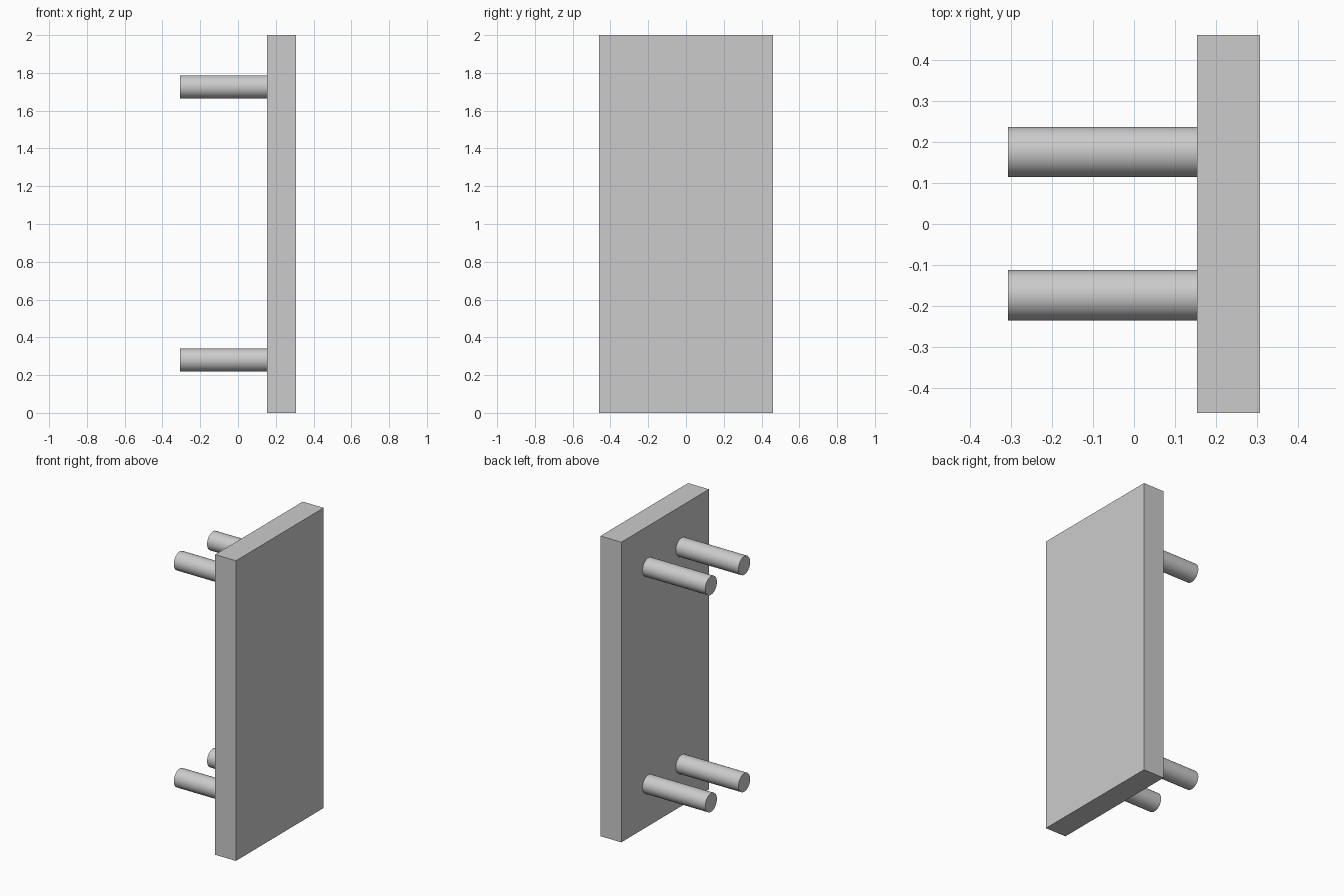
import bpy
import math

cube = bpy.data.objects.get("Cube")
if cube:
    bpy.data.objects.remove(cube, do_unlink=True)

# Single grey finish
GREY = (0.6, 0.6, 0.6, 1.0)
grey = bpy.data.materials.new("light grey")
grey.use_nodes = True
grey.diffuse_color = GREY
next(n for n in grey.node_tree.nodes
     if n.type == "BSDF_PRINCIPLED").inputs["Base Color"].default_value = GREY

BACK, FACE = 0.154, 0.308      # panel extent along x
PEG_END, PEG_RADIUS = -0.308, 0.0615

# Upright panel
bpy.ops.mesh.primitive_cube_add(size=1, location=((BACK + FACE) / 2, 0, 1))
panel = bpy.context.object
panel.name = "panel"
panel.scale = (FACE - BACK, 0.923, 2)
bpy.ops.object.transform_apply(location=False, rotation=False, scale=True)
panel.data.materials.append(grey)


# Round pegs standing out from the panel
def add_peg(name, y, z):
    bpy.ops.mesh.primitive_cylinder_add(
        vertices=48, radius=PEG_RADIUS, depth=BACK - PEG_END,
        location=((BACK + PEG_END) / 2, y, z), rotation=(0, math.pi / 2, 0))
    peg = bpy.context.object
    peg.name = name
    peg.data.materials.append(grey)
    bpy.ops.object.shade_smooth_by_angle(angle=math.radians(30))


for level, z in (("lower", 0.28), ("upper", 1.726)):
    for side, y in (("front", -0.174), ("back", 0.176)):
        add_peg(f"{level}_{side}_peg", y, z)
